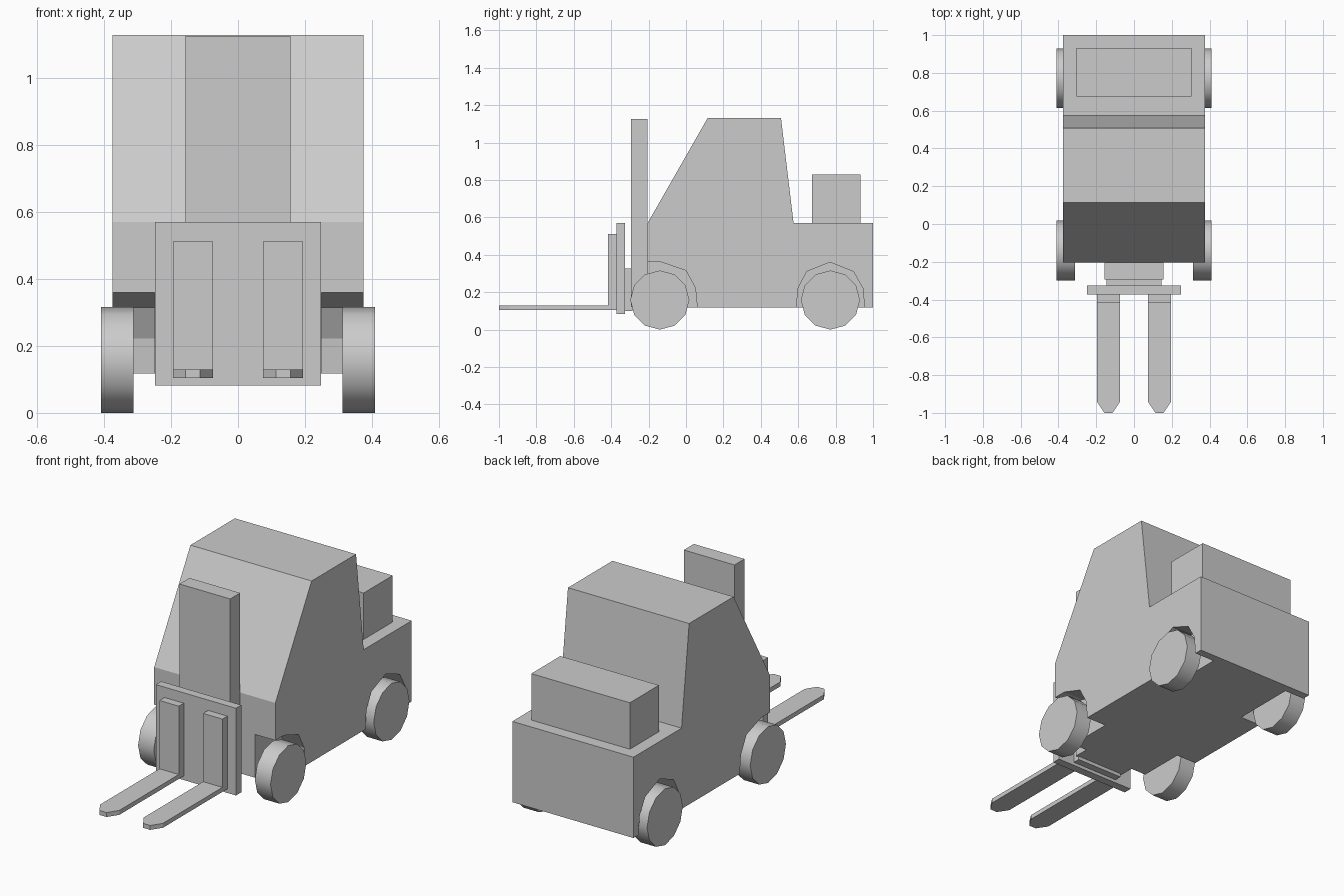
import bpy, bmesh, math
from mathutils import Vector

if "Cube" in bpy.data.objects:
    bpy.data.objects.remove(bpy.data.objects["Cube"])


def prism(name, points, to_3d, depth):
    """Extrude a closed 2D outline along a depth vector."""
    bm = bmesh.new()
    face = bm.faces.new([bm.verts.new(to_3d(a, b)) for a, b in points])
    ext = bmesh.ops.extrude_face_region(bm, geom=[face])
    moved = [v for v in ext["geom"] if isinstance(v, bmesh.types.BMVert)]
    bmesh.ops.translate(bm, verts=moved, vec=Vector(depth))
    bmesh.ops.recalc_face_normals(bm, faces=bm.faces[:])
    mesh = bpy.data.meshes.new(name)
    bm.to_mesh(mesh)
    bm.free()
    obj = bpy.data.objects.new(name, mesh)
    bpy.context.collection.objects.link(obj)
    return obj


def side_prism(name, yz, x0, x1):
    return prism(name, yz, lambda y, z: (x0, y, z), (x1 - x0, 0, 0))


def box(name, x0, x1, y0, y1, z0, z1):
    return side_prism(name, [(y0, z0), (y1, z0), (y1, z1), (y0, z1)], x0, x1)


# Body with sloping cab
body = side_prism("body", [(-0.205, 0.118), (1, 0.118), (1, 0.57), (0.575, 0.57),
                           (0.508, 1.13), (0.115, 1.13), (-0.205, 0.57)], -0.375, 0.375)

# Wheel arches cut into both sides
arches = {
    "front": [(-0.35, 0.0), (0.06, 0.0), (0.06, 0.12), (0.05, 0.222), (0.0, 0.315),
              (-0.13, 0.36), (-0.35, 0.36)],
    "rear": [(0.59, 0.0), (0.955, 0.0), (0.955, 0.12), (0.945, 0.222), (0.895, 0.31),
             (0.77, 0.36), (0.645, 0.31), (0.6, 0.222), (0.59, 0.12)],
}
wheel_y = {"front": -0.14, "rear": 0.772}
WHEEL_R = 0.158

for end, outline in arches.items():
    for side, s in (("left", -1), ("right", 1)):
        cutter = side_prism(f"{end}_{side}_arch_cutter", outline, s * 0.25, s * 0.5)
        cutter.hide_render = True
        cutter.hide_viewport = True
        cut = body.modifiers.new(cutter.name, 'BOOLEAN')
        cut.operation = 'DIFFERENCE'
        cut.solver = 'EXACT'
        cut.object = cutter

        # Twelve-sided wheel with smooth tread
        ring = [(wheel_y[end] + WHEEL_R * math.cos(i * math.pi / 6),
                 WHEEL_R + WHEEL_R * math.sin(i * math.pi / 6)) for i in range(12)]
        wheel = side_prism(f"{end}_{side}_wheel", ring, s * 0.313, s * 0.41)
        wheel.data.shade_smooth()
        wheel.data.set_sharp_from_angle(angle=math.radians(40))

# Engine cover, mast and fork carriage
box("engine_cover", -0.305, 0.305, 0.675, 0.932, 0.57, 0.83)
box("mast", -0.157, 0.157, -0.293, -0.205, 0.12, 1.127)
box("carriage_mount", -0.145, 0.145, -0.327, -0.285, 0.1, 0.327)
box("carriage_plate", -0.248, 0.248, -0.372, -0.325, 0.082, 0.57)

# Forks: upright plus tapered tine
for side, s in (("left", -1), ("right", 1)):
    box(f"{side}_fork_upright", s * 0.075, s * 0.195, -0.416, -0.37, 0.13, 0.512)
    tine = [(0.075, -0.37), (0.075, -0.942), (0.113, -1), (0.157, -1),
            (0.195, -0.942), (0.195, -0.37)]
    prism(f"{side}_fork_tine", tine, lambda x, y: (s * x, y, 0.105), (0, 0, 0.025))
